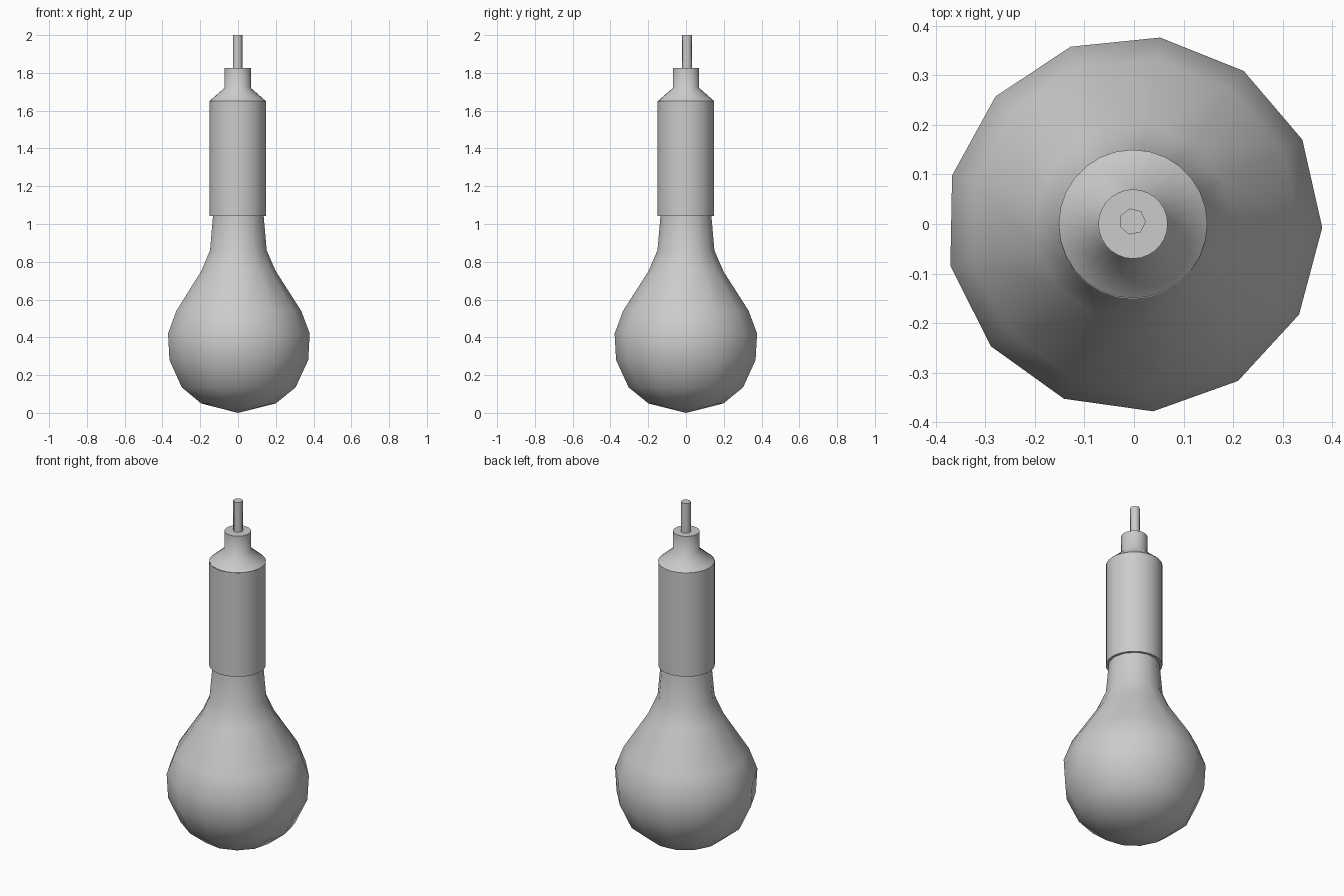
import bpy
import bmesh
from math import cos, sin, pi, radians

cube = bpy.data.objects.get("Cube")
if cube:
    bpy.data.objects.remove(cube, do_unlink=True)

grey = bpy.data.materials.new("plain grey")
grey.use_nodes = True
colour = (0.6, 0.6, 0.6, 1)
grey.diffuse_color = colour
grey.node_tree.nodes["Principled BSDF"].inputs["Base Color"].default_value = colour


def lathe(name, profile, sides, start=0, centre=(0, 0)):
    """Turn (radius, height) points around a vertical axis; zero radius makes a pole."""
    bm = bmesh.new()
    rings = []
    for r, z in profile:
        count = sides if r else 1
        rings.append([bm.verts.new((centre[0] + r * cos(start + 2 * pi * i / sides),
                                    centre[1] + r * sin(start + 2 * pi * i / sides), z))
                      for i in range(count)])
    for low, high in zip(rings, rings[1:]):
        for i in range(sides):
            j = (i + 1) % sides
            if len(low) == 1:
                bm.faces.new((low[0], high[j], high[i]))
            elif len(high) == 1:
                bm.faces.new((low[i], low[j], high[0]))
            else:
                bm.faces.new((low[i], low[j], high[j], high[i]))
    bmesh.ops.recalc_face_normals(bm, faces=bm.faces)
    mesh = bpy.data.meshes.new(name)
    bm.to_mesh(mesh)
    bm.free()
    mesh.materials.append(grey)
    obj = bpy.data.objects.new(name, mesh)
    bpy.context.collection.objects.link(obj)
    bpy.ops.object.select_all(action="DESELECT")
    obj.select_set(True)
    bpy.context.view_layer.objects.active = obj
    bpy.ops.object.shade_smooth_by_angle(angle=radians(60))
    return obj


# Glass bulb with its neck running up into the socket
lathe("bulb", [(0, 0), (0.2, 0.05), (0.305, 0.135), (0.372, 0.28), (0.38, 0.42),
               (0.335, 0.54), (0.2, 0.75), (0.152, 0.86), (0.136, 1.04),
               (0.134, 1.08), (0, 1.08)], 13, radians(82))

# Lamp socket with sloped shoulder and collar
lathe("socket", [(0, 1.042), (0.15, 1.042), (0.15, 1.65)], 28, 0, (-0.002, -0.002))
lathe("socket_shoulder", [(0.15, 1.65), (0.07, 1.72), (0.07, 1.826), (0, 1.826)],
      28, 0, (-0.002, 0))

# Hanging cable
lathe("cable", [(0.027, 1.8), (0.027, 2), (0, 2)], 7, radians(50), (-0.003, 0.005))
